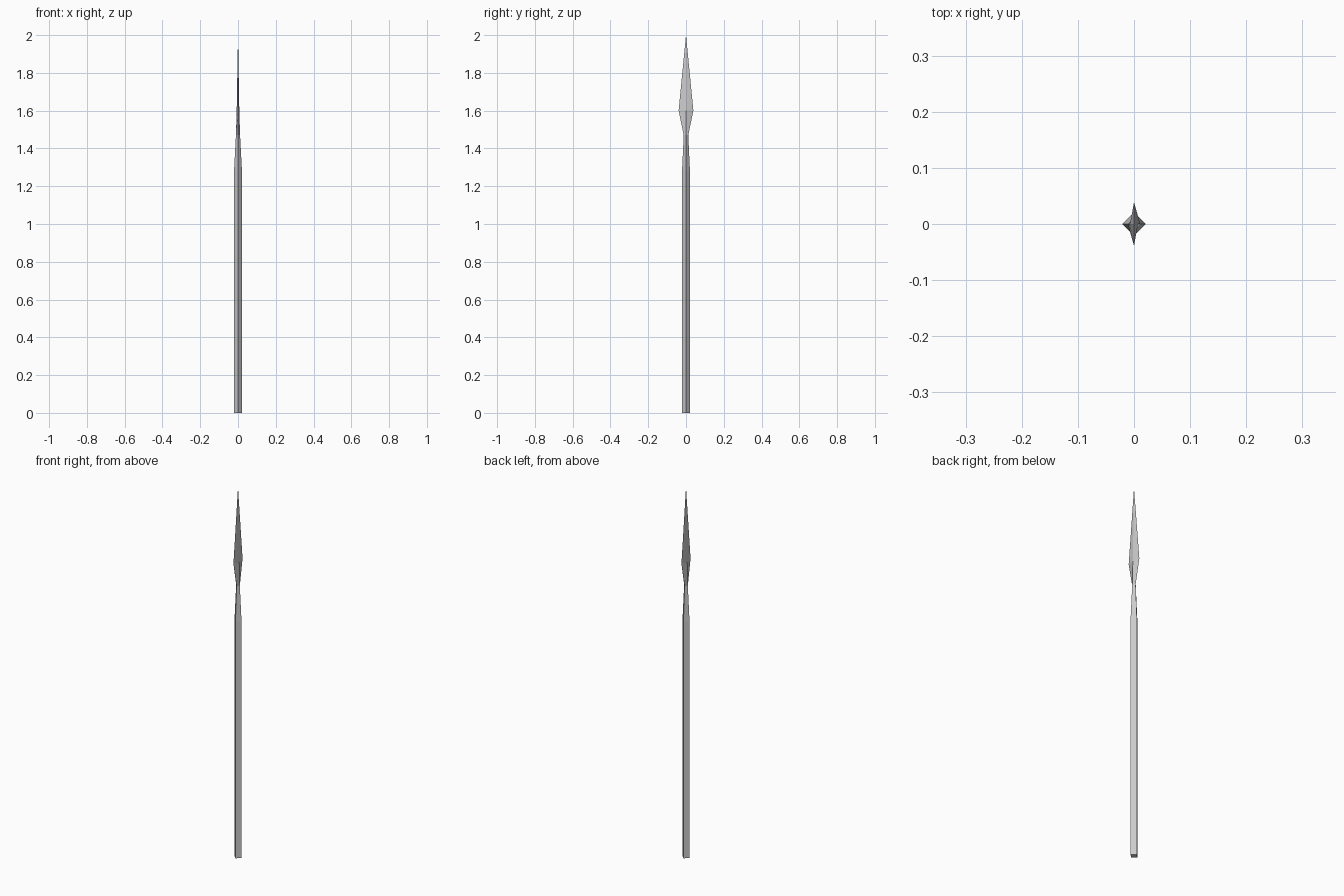
import bpy, bmesh

if "Cube" in bpy.data.objects:
    bpy.data.objects.remove(bpy.data.objects["Cube"])


def loft(name, rings):
    """Flat-faced diamond sections (half width x, half width y, z); a zero section is a point."""
    bm = bmesh.new()
    loops = []
    for rx, ry, z in rings:
        if rx == 0:
            loops.append([bm.verts.new((0, 0, z))] * 4)
        else:
            loops.append([bm.verts.new(p) for p in
                          ((rx, 0, z), (0, ry, z), (-rx, 0, z), (0, -ry, z))])
    for a, b in zip(loops, loops[1:]):
        for i in range(4):
            j = (i + 1) % 4
            bm.faces.new(dict.fromkeys((a[i], a[j], b[j], b[i])))
    bm.faces.new(loops[0][::-1])
    if rings[-1][0]:
        bm.faces.new(loops[-1])
    bmesh.ops.recalc_face_normals(bm, faces=bm.faces)
    mesh = bpy.data.meshes.new(name)
    bm.to_mesh(mesh)
    bm.free()
    obj = bpy.data.objects.new(name, mesh)
    bpy.context.collection.objects.link(obj)
    return obj


# Four-sided pole
loft("shaft", [(0.021, 0.021, 0), (0.021, 0.021, 1.28)])

# Tapered neck flowing into the thin leaf-shaped blade
loft("spear_head", [
    (0.021, 0.021, 1.28),
    (0.011, 0.012, 1.47),
    (0.007, 0.039, 1.60),
    (0, 0, 2.0),
])
